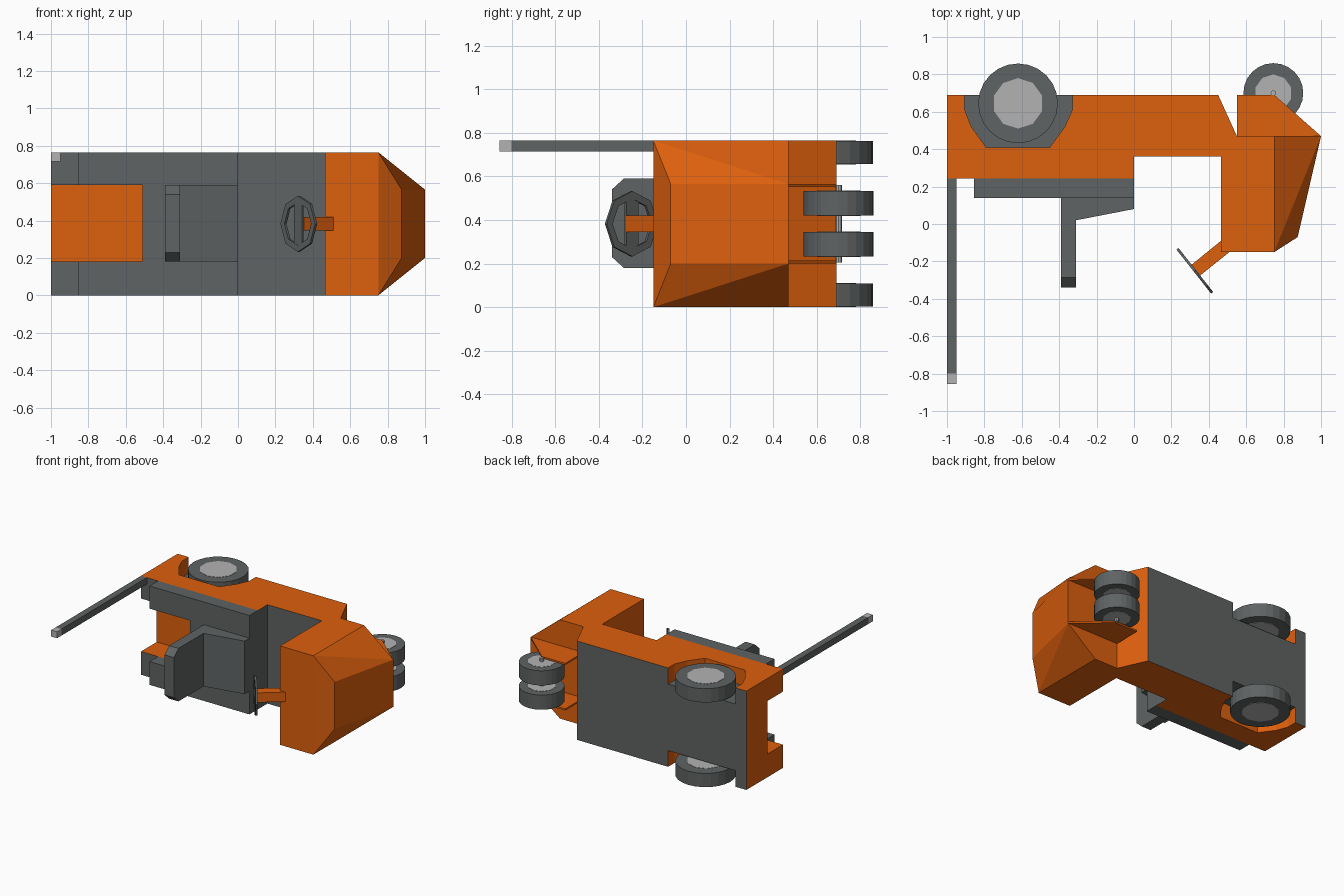
import bpy, bmesh, math
from mathutils import Vector, Matrix

if "Cube" in bpy.data.objects:
    bpy.data.objects.remove(bpy.data.objects["Cube"])

W = 0.765          # vehicle width (along z, it lies on its side)
MID = W / 2


def material(name, rgb):
    m = bpy.data.materials.new(name)
    m.diffuse_color = (*rgb, 1)
    m.use_nodes = True
    m.node_tree.nodes["Principled BSDF"].inputs["Base Color"].default_value = m.diffuse_color
    return m


ORANGE = material("orange_paint", (0.72, 0.115, 0.004))
DARK = material("dark_grey", (0.115, 0.125, 0.125))
LIGHT = material("light_grey", (0.45, 0.45, 0.45))


def finish(name, bm, mat):
    bmesh.ops.recalc_face_normals(bm, faces=bm.faces[:])
    me = bpy.data.meshes.new(name)
    bm.to_mesh(me)
    bm.free()
    me.materials.append(mat)
    ob = bpy.data.objects.new(name, me)
    bpy.context.collection.objects.link(ob)
    return ob


def prism(name, pts, lo, hi, mat, axis="z"):
    """Extrude a 2D profile along an axis (z: xy profile, y: xz, x: yz)."""
    place = {"z": lambda a, b: (a, b, lo), "y": lambda a, b: (a, lo, b),
             "x": lambda a, b: (lo, a, b)}[axis]
    bm = bmesh.new()
    face = bm.faces.new([bm.verts.new(place(*p)) for p in pts])
    ext = bmesh.ops.extrude_face_region(bm, geom=[face])
    move = Vector([(hi - lo) * (axis == c) for c in "xyz"])
    bmesh.ops.translate(bm, vec=move, verts=[g for g in ext["geom"] if isinstance(g, bmesh.types.BMVert)])
    return finish(name, bm, mat)


def box(name, x, y, z, mat):
    return prism(name, [(x[0], y[0]), (x[1], y[0]), (x[1], y[1]), (x[0], y[1])], z[0], z[1], mat)


def disc(name, cx, cy, z0, z1, r, sides, mat):
    pts = [(cx + r * math.sin(2 * math.pi * i / sides), cy - r * math.cos(2 * math.pi * i / sides))
           for i in range(sides)]
    return prism(name, pts, z0, z1, mat)


# Chassis with wheel arches and a rear channel cut out
chassis = prism("chassis", [(-1, .69), (-1, .243), (0, .243), (0, .36), (.465, .36),
                            (.465, .47), (.55, .47), (.45, .69)], 0, W, ORANGE)
arch = [(-.905, .8), (-.905, .61), (-.87, .52), (-.79, .41), (-.45, .41),
        (-.37, .52), (-.33, .61), (-.33, .8)]
cutters = [prism("arch_cutter_a", arch, -.1, .125, ORANGE),
           prism("arch_cutter_b", arch, W - .125, W + .1, ORANGE),
           box("channel_cutter", (-1.1, -.51), (.1, .435), (.18, .59), ORANGE)]
bpy.context.view_layer.objects.active = chassis
for c in cutters:
    mod = chassis.modifiers.new("cut", "BOOLEAN")
    mod.object, mod.operation, mod.solver = c, "DIFFERENCE", "EXACT"
    bpy.ops.object.modifier_apply(modifier=mod.name)
for c in cutters:
    bpy.data.objects.remove(c)

# Grey floor, underside, step wall and arch liners
chassis.data.materials.append(DARK)
for f in chassis.data.polygons:
    n, c = f.normal, f.center
    floor = n.y < -.9 and c.y < .4
    under = n.y > .9 and c.y > .68
    step = n.x > .9 and abs(c.x) < .01
    liner = abs(n.z) > .9 and min(abs(c.z - .125), abs(c.z - W + .125)) < .01
    f.material_index = int(floor or under or step or liner)

# Bonnet with a tapered nose
bm = bmesh.new()
for x, y, z0 in [(.465, -.15, 0), (.465, .47, 0), (.75, -.15, 0), (.75, .47, 0),
                 (.875, -.07, .2), (1, .47, .2)]:
    for z in (z0, W - z0):
        bm.verts.new((x, y, z))
bmesh.ops.convex_hull(bm, input=bm.verts[:])
bmesh.ops.dissolve_limit(bm, angle_limit=.01, verts=bm.verts[:], edges=bm.edges[:])
finish("bonnet", bm, ORANGE)

# Front fork plates
fork = [(.55, .47), (.55, .69), (.75, .69), (1, .47)]
for side, z in (("a", .2), ("b", W - .213)):
    prism("fork_plate_" + side, fork, z, z + .013, ORANGE)

# Rear deck (U shape around the channel)
prism("deck", [(-.855, 0), (0, 0), (0, W), (-.855, W), (-.855, .59), (-.51, .59),
               (-.51, .18), (-.855, .18)], .14, .243, DARK, "y")

# Seat
prism("seat_cushion", [(-.31, .14), (-.31, .02), (0, .08), (0, .14)], .18, .59, DARK)
prism("seat_back", [(.14, .18), (-.285, .18), (-.34, .23), (-.34, .54), (-.285, .59), (.14, .59)],
      -.39, -.31, DARK, "x")

# Rear pole with light tip
box("pole", (-1, -.95), (-.8, .243), (.715, W), DARK)
box("pole_tip", (-1, -.95), (-.855, -.8), (.715, W), LIGHT)

# Wheels: rear pair outside, front pair between the fork plates
for name, cx, cy, r, hub, z0, z1 in [
        ("rear_a", -.62, .645, .213, .135, 0, .11), ("rear_b", -.62, .645, .213, .135, W - .11, W),
        ("front_a", .745, .70, .16, .1, .23, .347), ("front_b", .745, .70, .16, .1, W - .347, W - .23)]:
    disc(name + "_tyre", cx, cy, z0 + .002, z1 - .002, r, 24, DARK)
    disc(name + "_hub", cx, cy, z0, z1, hub, 10, LIGHT)
disc("front_axle", .745, .70, .205, W - .205, .015, 8, LIGHT)

# Steering column
prism("steering_column", [(.465, -.09), (.51, -.15), (.353, -.276), (.305, -.22)],
      MID - .037, MID + .037, ORANGE)

# Steering wheel: octagonal ring with a bar, tilted to face the driver
tilt = Matrix.Translation((.325, -.25, MID)) @ Matrix.Rotation(math.atan2(-.13, -.165), 4, "Z")
bm = bmesh.new()
rings = []
for r, x in ((.15, -.007), (.15, .007), (.115, .007), (.115, -.007)):
    rings.append([bm.verts.new((x, r * math.sin(i * math.pi / 4), r * math.cos(i * math.pi / 4)))
                  for i in range(8)])
for k in range(4):
    a, b = rings[k], rings[(k + 1) % 4]
    for i in range(8):
        j = (i + 1) % 8
        bm.faces.new((a[i], a[j], b[j], b[i]))
ring = finish("steering_wheel", bm, DARK)
bar = box("steering_bar", (-.006, .006), (-.035, .035), (-.115, .115), DARK)
for ob in (ring, bar):
    ob.data.transform(tilt)
